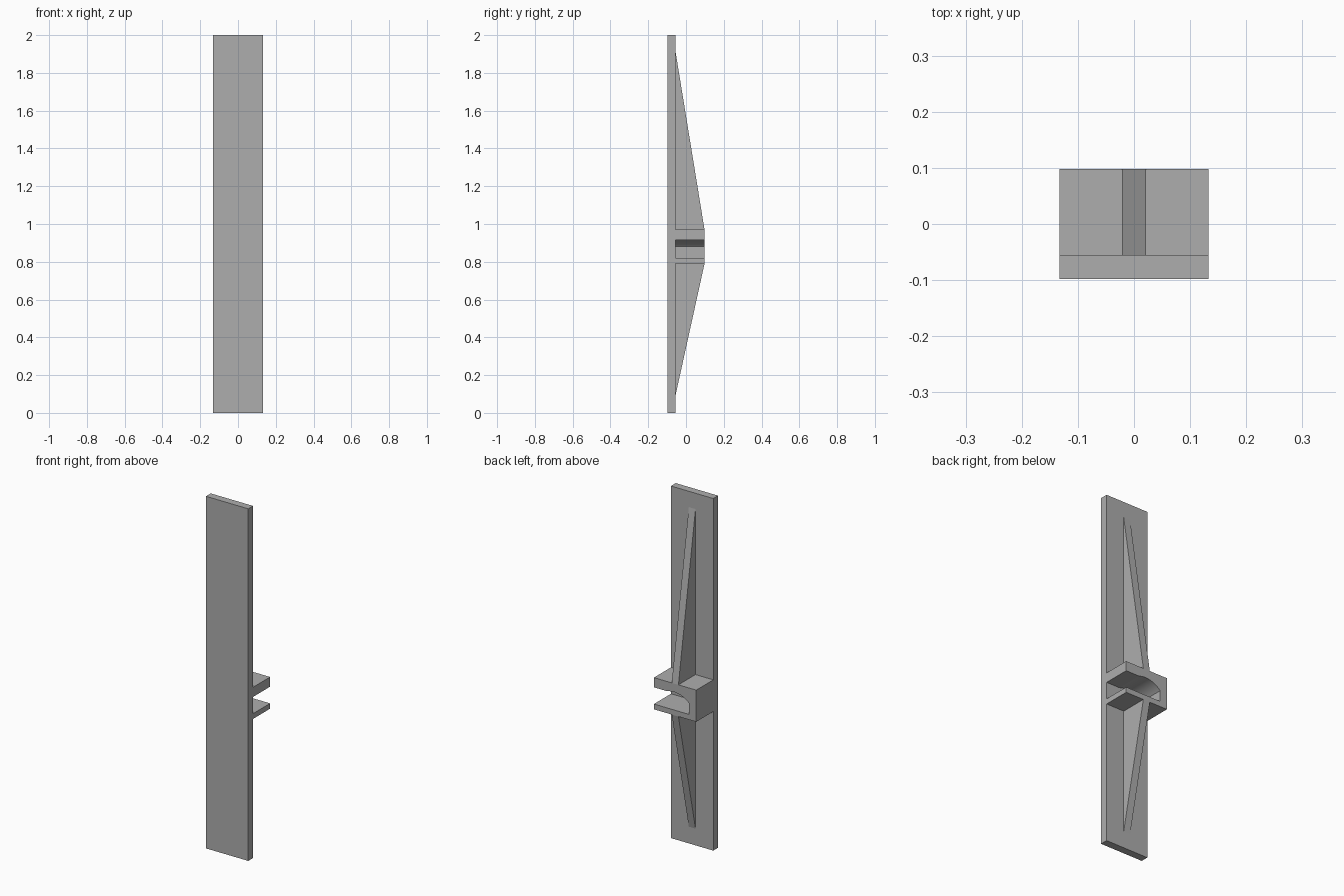
import bpy
import bmesh
import math
from mathutils import Vector

cube = bpy.data.objects.get("Cube")
if cube:
    bpy.data.objects.remove(cube, do_unlink=True)

grey = bpy.data.materials.new("plain_grey")
grey.use_nodes = True
colour = (0.42, 0.42, 0.42, 1)
grey.diffuse_color = colour
grey.node_tree.nodes["Principled BSDF"].inputs["Base Color"].default_value = colour

HALF_W = 0.133
FRONT, PLATE_BACK, BACK = -0.098, -0.055, 0.098
BLOCK_LOW, BLOCK_TOP = 0.79, 0.97


def prism(name, points, sweep):
    """Extrude a closed planar outline along a vector."""
    bm = bmesh.new()
    face = bm.faces.new([bm.verts.new(p) for p in points])
    out = bmesh.ops.extrude_face_region(bm, geom=[face], use_keep_orig=True)
    moved = [g for g in out["geom"] if isinstance(g, bmesh.types.BMVert)]
    bmesh.ops.translate(bm, verts=moved, vec=Vector(sweep))
    bmesh.ops.recalc_face_normals(bm, faces=bm.faces)
    mesh = bpy.data.meshes.new(name)
    bm.to_mesh(mesh)
    bm.free()
    mesh.materials.append(grey)
    obj = bpy.data.objects.new(name, mesh)
    bpy.context.collection.objects.link(obj)
    return obj


# Long flat front plate
prism("plate",
      [(-HALF_W, FRONT, 0), (HALF_W, FRONT, 0),
       (HALF_W, PLATE_BACK, 0), (-HALF_W, PLATE_BACK, 0)],
      (0, 0, 2))

# Tapered stiffening ribs above and below the clip
RIB = 0.021
for name, root, tip in (("upper_rib", BLOCK_TOP, 1.91), ("lower_rib", BLOCK_LOW, 0.095)):
    prism(name,
          [(-RIB, PLATE_BACK, root), (-RIB, BACK, root), (-RIB, PLATE_BACK, tip)],
          (2 * RIB, 0, 0))

# Clip block, open on the left, with an arched ceiling in its slot
WALL, FLOOR, LIP = -0.089, 0.82, 0.915
radius, cx, peak = 0.134, 0.007, 0.922
start, end = math.asin((0.05 - cx) / radius), math.asin((WALL - cx) / radius)
steps = 20
arch = []
for i in range(steps + 1):
    a = start + (end - start) * i / steps
    arch.append((cx + radius * math.sin(a), peak - radius * (1 - math.cos(a))))
outline = [(-HALF_W, BLOCK_LOW), (-HALF_W, BLOCK_TOP), (HALF_W, BLOCK_TOP), (HALF_W, LIP)]
outline += arch
outline += [(WALL, FLOOR), (HALF_W, FLOOR), (HALF_W, BLOCK_LOW)]
clip = prism("clip_block", [(x, PLATE_BACK, z) for x, z in outline],
             (0, BACK - PLATE_BACK, 0))

# Smooth only the arch
bpy.ops.object.select_all(action="DESELECT")
clip.select_set(True)
bpy.context.view_layer.objects.active = clip
bpy.ops.object.shade_smooth_by_angle(angle=math.radians(10))
